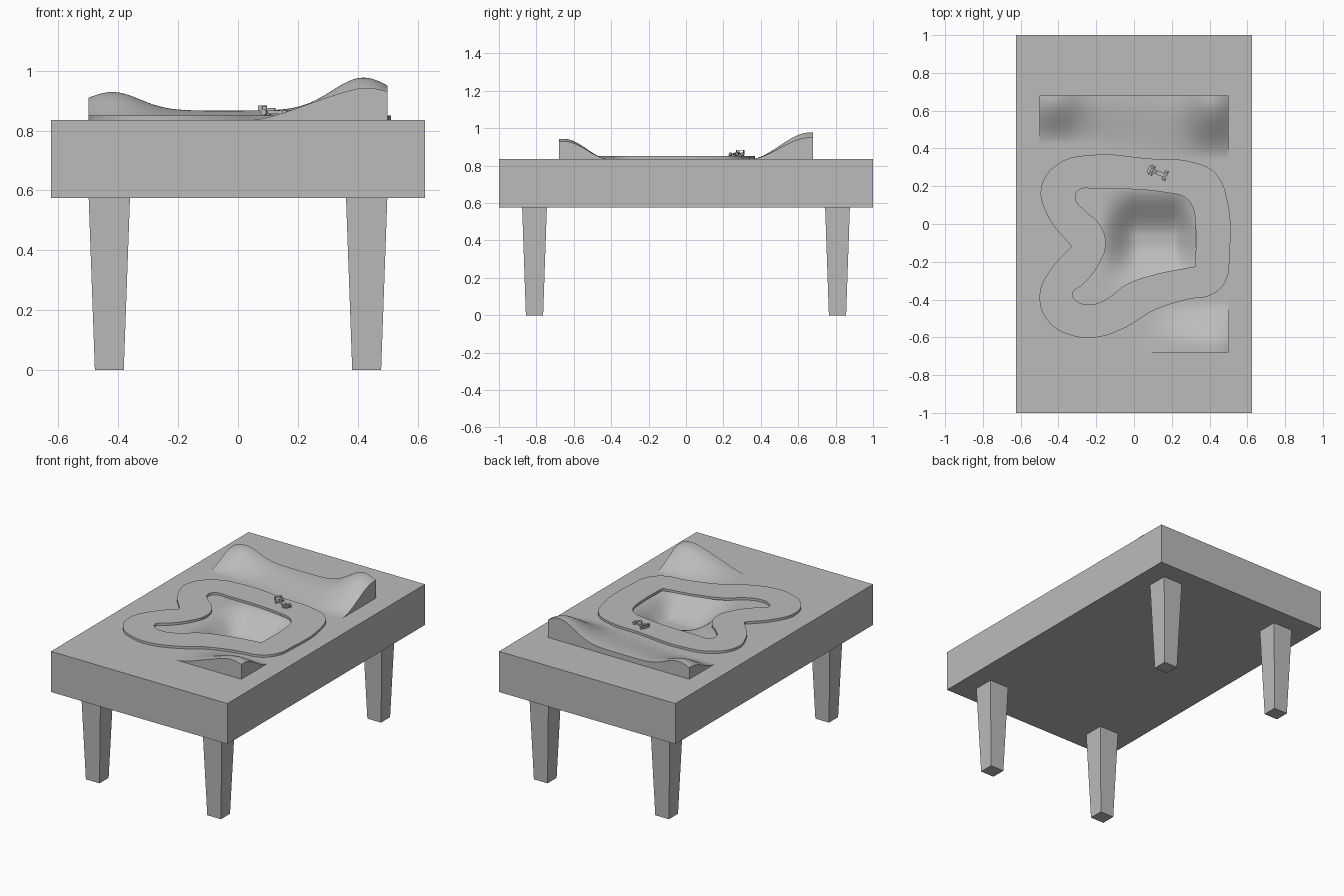
import bpy, bmesh, math
from mathutils import Matrix, Vector

cube = bpy.data.objects.get("Cube")
if cube:
    bpy.data.objects.remove(cube, do_unlink=True)

grey = bpy.data.materials.new("plain grey")
grey.use_nodes = True
COLOUR = (0.5, 0.5, 0.5, 1)
grey.diffuse_color = COLOUR
grey.node_tree.nodes["Principled BSDF"].inputs["Base Color"].default_value = COLOUR

TOP, UNDER = 0.835, 0.575
HALF_X, HALF_Y = 0.5, 0.68      # landscape half size


def finish(bm, name):
    bmesh.ops.recalc_face_normals(bm, faces=bm.faces)
    mesh = bpy.data.meshes.new(name)
    bm.to_mesh(mesh)
    bm.free()
    mesh.materials.append(grey)
    obj = bpy.data.objects.new(name, mesh)
    bpy.context.collection.objects.link(obj)
    return obj


def smooth(obj):
    bpy.ops.object.select_all(action='DESELECT')
    obj.select_set(True)
    bpy.context.view_layer.objects.active = obj
    bpy.ops.object.shade_smooth_by_angle(angle=math.radians(40))


def box(name, centre, size, taper=1.0, base=Matrix()):
    """Box whose lower end is scaled by taper."""
    bm = bmesh.new()
    bmesh.ops.create_cube(bm, size=1)
    for v in bm.verts:
        k = taper if v.co.z < 0 else 1
        v.co = Vector((v.co.x * size[0] * k, v.co.y * size[1] * k, v.co.z * size[2])) + Vector(centre)
    bm.transform(base)
    return finish(bm, name)


# Table body with an opening in its top for the landscape
bm = bmesh.new()
bmesh.ops.create_cube(bm, size=1)
for v in bm.verts:
    v.co = (v.co.x * 1.25, v.co.y * 2, TOP if v.co.z > 0 else UNDER)
top = next(f for f in bm.faces if f.normal.z > 0.9)
bmesh.ops.inset_individual(bm, faces=[top], thickness=0.1)
for v in top.verts:
    v.co.x = math.copysign(HALF_X, v.co.x)
    v.co.y = math.copysign(HALF_Y, v.co.y)
bmesh.ops.delete(bm, geom=[top], context='FACES_ONLY')
finish(bm, "table_body")

# Tapered legs
for side, sx in (("right", -1), ("left", 1)):
    for end, sy in (("front", -1), ("back", 1)):
        box(f"{end}_{side}_leg", (sx * 0.43, sy * 0.81, UNDER / 2), (0.138, 0.132, UNDER), 0.7)


# Landscape: ridges along the back and front, hollow in the middle
def step(a, b, t):
    t = min(max((t - a) / (b - a), 0), 1)
    return t * t * (3 - 2 * t)


def bump(t, centre, width):
    return math.exp(-((t - centre) / width) ** 2)


def height(x, y):
    back = 0.032 + 0.062 * bump(x, -0.42, 0.13) + 0.11 * bump(x, 0.42, 0.15)
    front = 0.075 * step(0.03, 0.35, x) + 0.033 * bump(x, 0.43, 0.1)
    z = back * step(0.42 - 0.08 * step(-0.3, 0.2, x), 0.66, y)
    z += front * step(0.41, 0.65, -y)
    hollow = step(-0.18, 0.02, x) * step(-0.36, -0.2, -x)
    hollow *= step(-0.38, -0.1, y) * step(-0.2, 0.06, -y)
    return TOP + z - 0.12 * hollow


bm = bmesh.new()
bmesh.ops.create_grid(bm, x_segments=80, y_segments=110, size=1)
for v in bm.verts:
    x, y = v.co.x * HALF_X, v.co.y * HALF_Y
    v.co = (x, y, height(x, y))
rim = [e for e in bm.edges if e.is_boundary]
skirt = bmesh.ops.extrude_edge_only(bm, edges=rim)["geom"]
for v in skirt:
    if isinstance(v, bmesh.types.BMVert):
        v.co.z = TOP - 0.01
smooth(finish(bm, "landscape"))

# Road loop: outer outline with a hole, points in hundredths
OUTER = [(-23, 36.5), (-40, 32), (-49, 20), (-46, 5), (-33, -12), (-44, -24), (-50, -38),
         (-45, -52), (-33, -59), (-20, -60), (-5, -55), (10, -46), (28, -40), (42, -37),
         (49, -29), (50.5, -18), (49.5, 12), (43, 27), (30, 33), (10, 34.5)]
INNER = [(-20, 18.5), (-29, 18), (-31, 14), (-26, 7), (-19, 1), (-15, -10), (-19, -22),
         (-27, -32), (-32.5, -37), (-30, -41), (-22, -42.5), (-15, -40), (-4, -32),
         (10, -27), (32.5, -22.5), (32.5, 0), (31, 9), (27, 14), (18, 16.5)]
CORNERS = [(-33, -12), (32.5, -22.5)]
curve = bpy.data.curves.new("road", 'CURVE')
curve.dimensions = '2D'
curve.fill_mode = 'BOTH'
curve.extrude = 0.0075
curve.resolution_u = 8
curve.materials.append(grey)
for outline in (OUTER, INNER):
    spline = curve.splines.new('BEZIER')
    spline.bezier_points.add(len(outline) - 1)
    spline.use_cyclic_u = True
    for p, (x, y) in zip(spline.bezier_points, outline):
        p.co = (x / 100, y / 100, 0)
        p.handle_left_type = p.handle_right_type = 'VECTOR' if (x, y) in CORNERS else 'AUTO'
road = bpy.data.objects.new("road", curve)
road.location.z = TOP + 0.0085
bpy.context.collection.objects.link(road)
bpy.ops.object.select_all(action='DESELECT')
road.select_set(True)
bpy.context.view_layer.objects.active = road
bpy.ops.object.convert(target='MESH')

# Small open-wheel racing car, nose along its own +x
car = Matrix.Translation((0.13, 0.27, TOP + 0.016)) @ Matrix.Rotation(math.radians(-22), 4, 'Z')
box("car_body", (-0.01, 0, 0.01), (0.08, 0.022, 0.012), base=car)
box("car_nose", (0.042, 0, 0.008), (0.036, 0.01, 0.007), base=car)
box("engine_cover", (-0.022, 0, 0.02), (0.03, 0.01, 0.01), base=car)
box("front_wing", (0.057, 0, 0.005), (0.01, 0.044, 0.003), base=car)
box("rear_wing", (-0.052, 0, 0.031), (0.016, 0.044, 0.004), base=car)
for side, s in (("right", -1), ("left", 1)):
    box(f"rear_wing_{side}_plate", (-0.052, s * 0.021, 0.024), (0.016, 0.002, 0.018), base=car)
    for end, x, r in (("front", 0.038, 0.009), ("rear", -0.038, 0.01)):
        bm = bmesh.new()
        bmesh.ops.create_cone(bm, cap_ends=True, segments=16, radius1=r, radius2=r, depth=0.012)
        bm.transform(car @ Matrix.Translation((x, s * 0.02, r)) @ Matrix.Rotation(math.pi / 2, 4, 'X'))
        smooth(finish(bm, f"{end}_{side}_wheel"))
